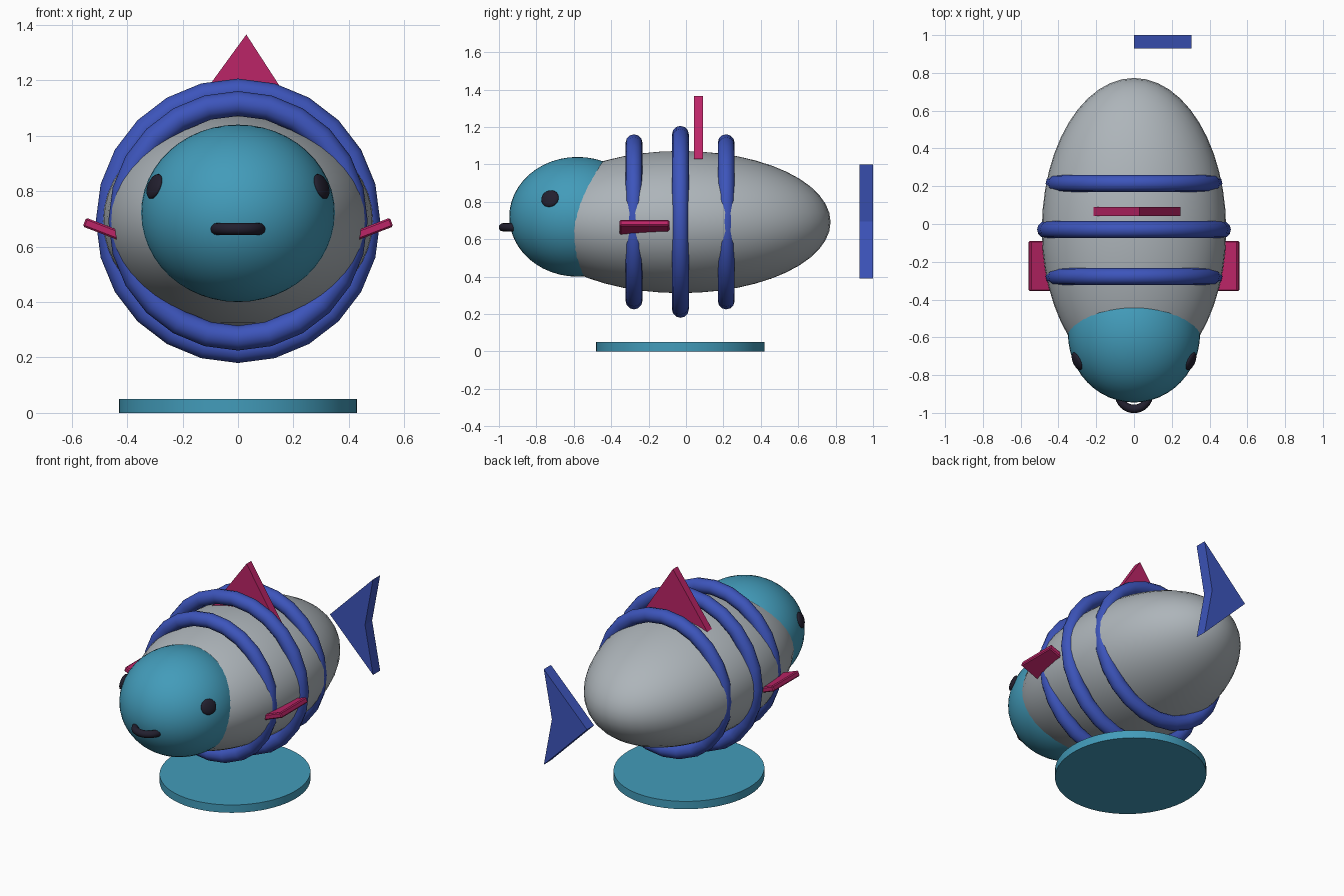
import bpy, bmesh, math
from mathutils import Vector, Matrix

if "Cube" in bpy.data.objects:
    bpy.data.objects.remove(bpy.data.objects["Cube"])


def material(name, rgb):
    m = bpy.data.materials.new(name)
    m.diffuse_color = (*rgb, 1)
    m.use_nodes = True
    m.node_tree.nodes["Principled BSDF"].inputs["Base Color"].default_value = m.diffuse_color
    return m


GREY = material("grey", (0.42, 0.46, 0.49))
TEAL = material("teal", (0.055, 0.33, 0.49))
BLUE = material("blue", (0.046, 0.09, 0.50))
PINK = material("pink", (0.50, 0.018, 0.135))
DARK = material("near_black", (0.016, 0.014, 0.028))


def finish(name, mat, smooth=True):
    ob = bpy.context.object
    ob.name = ob.data.name = name
    ob.data.materials.append(mat)
    if smooth:
        bpy.ops.object.shade_smooth_by_angle(angle=math.radians(40))
    return ob


def ellipsoid(name, loc, radii, mat, rot=(0, 0, 0), seg=48):
    bpy.ops.mesh.primitive_uv_sphere_add(segments=seg, ring_count=seg // 2, radius=1,
                                         location=loc, rotation=rot)
    bpy.context.object.scale = radii
    return finish(name, mat)


def torus(name, loc, major, minor, mat, rot=(0, 0, 0), seg=24, minor_seg=12):
    bpy.ops.mesh.primitive_torus_add(location=loc, rotation=rot, major_radius=major,
                                     minor_radius=minor, major_segments=seg,
                                     minor_segments=minor_seg)
    return finish(name, mat)


def plate(name, profile, y0, y1, mat):
    """Extrude an x-z outline from y0 to y1."""
    bm = bmesh.new()
    face = bm.faces.new([bm.verts.new((x, y0, z)) for x, z in profile])
    ext = bmesh.ops.extrude_face_region(bm, geom=[face])
    verts = [g for g in ext["geom"] if isinstance(g, bmesh.types.BMVert)]
    bmesh.ops.translate(bm, verts=verts, vec=(0, y1 - y0, 0))
    bmesh.ops.recalc_face_normals(bm, faces=bm.faces)
    me = bpy.data.meshes.new(name)
    bm.to_mesh(me)
    bm.free()
    ob = bpy.data.objects.new(name, me)
    bpy.context.collection.objects.link(ob)
    me.materials.append(mat)
    return ob


# body and head
ellipsoid("body", (0, -0.03, 0.692), (0.488, 0.803, 0.38), GREY)
ellipsoid("head", (0, -0.58, 0.72), (0.35, 0.365, 0.32), TEAL)

# three hoops around the body
for name, y, r in (("front_hoop", -0.278, 0.423), ("middle_hoop", -0.03, 0.468),
                   ("rear_hoop", 0.215, 0.423)):
    torus(name, (0, y, 0.693), r, 0.045, BLUE, (math.pi / 2, 0, 0))

# mouth ring, half sunk in the head
torus("mouth", (0, -0.899, 0.664), 0.08, 0.022, DARK, seg=32)

# eyes and side fins, mirrored left and right
for s, side in ((-1, "left"), (1, "right")):
    pos = Vector((s * 0.301, -0.727, 0.817))
    normal = Vector((s * 2.45, -1.1, 0.95))
    rot = normal.to_track_quat('Z', 'Y').to_euler()
    ellipsoid(side + "_eye", pos, (0.05, 0.047, 0.018), DARK, rot, seg=24)

    bpy.ops.mesh.primitive_cube_add(size=1, location=(s * 0.47, -0.222, 0.656),
                                    rotation=(0, -s * math.radians(21), 0))
    fin = bpy.context.object
    fin.scale = (0.18, 0.265, 0.034)
    bpy.ops.object.transform_apply(location=False, rotation=False, scale=True)
    finish(side + "_fin", PINK, smooth=False)
    bev = fin.modifiers.new("soft_edge", 'BEVEL')
    bev.width = 0.006
    bev.segments = 1

# back fin and forked tail
plate("back_fin", [(-0.214, 1.03), (0.247, 1.03), (0.03, 1.365)], 0.043, 0.09, PINK)
plate("tail_fin", [(0, 0.695), (0.305, 0.39), (0.248, 0.695), (0.305, 1.0)], 0.928, 1.0, BLUE)

# oval base
bpy.ops.mesh.primitive_cylinder_add(vertices=64, radius=1, depth=0.05,
                                    location=(0, -0.03, 0.025))
bpy.context.object.scale = (0.43, 0.45, 1)
finish("base", TEAL)
